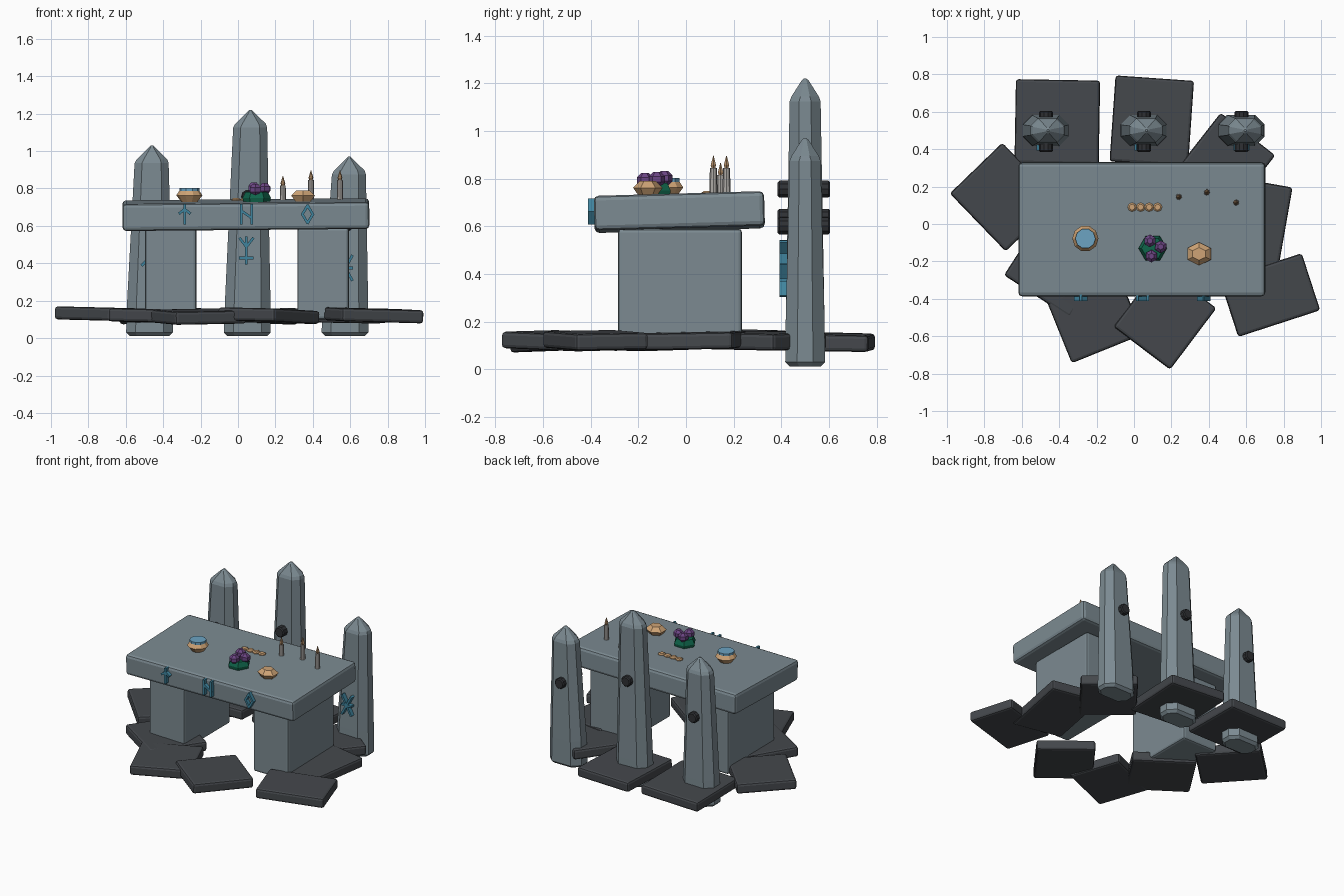
import bpy, bmesh, math
from mathutils import Matrix, Vector


def mat(name, r, g, b):
    m = bpy.data.materials.new(name)
    m.diffuse_color = (r, g, b, 1)
    return m


STONE = mat("grey_stone", 0.20, 0.255, 0.285)
SLATE = mat("dark_slate", 0.058, 0.064, 0.072)
IRON = mat("black_iron", 0.028, 0.03, 0.034)
TAN = mat("tan_clay", 0.62, 0.37, 0.18)
WATER = mat("pale_blue", 0.15, 0.37, 0.54)
RUNE = mat("teal_carving", 0.05, 0.23, 0.34)
PURPLE = mat("purple_crystal", 0.15, 0.06, 0.23)
GREEN = mat("deep_green", 0.005, 0.13, 0.07)
WAX = mat("grey_wax", 0.42, 0.40, 0.38)
FLAME = mat("brown_tip", 0.42, 0.25, 0.13)


def finish(bm, name, material):
    bmesh.ops.recalc_face_normals(bm, faces=bm.faces)
    me = bpy.data.meshes.new(name)
    bm.to_mesh(me)
    bm.free()
    me.materials.append(material)
    ob = bpy.data.objects.new(name, me)
    bpy.context.collection.objects.link(ob)
    return ob


def box(name, loc, size, material, rot=(0, 0, 0), bevel=0.015):
    bm = bmesh.new()
    bmesh.ops.create_cube(bm, size=1, matrix=Matrix.Diagonal((*size, 1)))
    ob = finish(bm, name, material)
    ob.location = loc
    ob.rotation_euler = [math.radians(a) for a in rot]
    if bevel:
        mod = ob.modifiers.new("bevel", 'BEVEL')
        mod.width = bevel
        mod.segments = 2
    return ob


def loft(bm, rings):
    """Skin between closed rings of equal point count and cap both ends."""
    vs = [[bm.verts.new(p) for p in ring] for ring in rings]
    n = len(vs[0])
    for a, b in zip(vs, vs[1:]):
        for i in range(n):
            bm.faces.new((a[i], a[(i + 1) % n], b[(i + 1) % n], b[i]))
    bm.faces.new(vs[0])
    bm.faces.new(vs[-1])


def lathe(name, loc, profile, sides, material, squash=1.0, turn=0.0):
    bm = bmesh.new()
    loft(bm, [[(r * math.cos(math.tau * i / sides + turn),
                r * squash * math.sin(math.tau * i / sides + turn), z)
               for i in range(sides)] for r, z in profile])
    ob = finish(bm, name, material)
    ob.location = loc
    return ob


def rune(name, x, z, y0, y1, strokes, w=0.014):
    """Carving made of straight strokes (x1, z1, x2, z2) around a centre."""
    bm = bmesh.new()
    for x1, z1, x2, z2 in strokes:
        length = math.hypot(x2 - x1, z2 - z1)
        m = (Matrix.Translation((x + (x1 + x2) / 2, (y0 + y1) / 2, z + (z1 + z2) / 2))
             @ Matrix.Rotation(-math.atan2(z2 - z1, x2 - x1), 4, 'Y')
             @ Matrix.Diagonal((length + w * 0.6, y1 - y0, w, 1)))
        bmesh.ops.create_cube(bm, size=1, matrix=m)
    return finish(bm, name, RUNE)


# Paving slabs: x, y, z, width, depth, turn, tilt x, tilt y
slabs = [
    (-0.695, 0.144, 0.128, 0.39, 0.43, 44, 1, 1),
    (-0.41, -0.22, 0.118, 0.42, 0.40, -33, -1, 1),
    (-0.21, -0.50, 0.115, 0.41, 0.36, 22, 2, -1),
    (0.165, -0.50, 0.12, 0.41, 0.38, 53, 1, 2),
    (0.727, -0.38, 0.122, 0.46, 0.32, 18, 1, 1.5),
    (0.625, -0.03, 0.12, 0.36, 0.52, -10, 1, 1),
    (0.48, 0.315, 0.12, 0.37, 0.42, -38, -1, 1),
    (0.095, 0.55, 0.115, 0.42, 0.46, -4, -1, 1),
    (-0.41, 0.545, 0.118, 0.45, 0.45, -1, -1.5, -1),
]
for i, (x, y, z, w, d, turn, tx, ty) in enumerate(slabs):
    box(f"paving_slab_{i + 1}", (x, y, z), (w, d, 0.07), SLATE, (tx, ty, turn))

# Table legs and top
for side, x in (("left", -0.36), ("right", 0.455)):
    box(f"{side}_leg", (x, -0.025, 0.345), (0.275, 0.52, 0.49), STONE)
box("table_top", (0.042, -0.028, 0.66), (1.32, 0.715, 0.145), STONE, (1.6, -0.5, 0), 0.02)


# Standing stones: chamfered, tapered, pointed and slightly leaning
def octagon(cx, cy, z, w, d, c):
    a, b = w / 2, d / 2
    return [(cx + px, cy + py, z) for px, py in (
        (a, -b + c), (a, b - c), (a - c, b), (-a + c, b),
        (-a, b - c), (-a, -b + c), (-a + c, -b), (a - c, -b))]


pillars = [("left", -0.473, -0.46, 1.03), ("middle", 0.05, 0.067, 1.22),
           ("right", 0.572, 0.595, 0.97)]
for name, xb, xt, h in pillars:
    bm = bmesh.new()
    s = h - 0.075
    loft(bm, [octagon(xb, 0.5, 0.012, 0.215, 0.13, 0.04),
              octagon(xb, 0.5, 0.03, 0.25, 0.167, 0.05),
              octagon(xb + 0.002, 0.5, 0.2, 0.243, 0.163, 0.05),
              octagon(xt - 0.002, 0.5, s - 0.02, 0.182, 0.13, 0.04),
              octagon(xt, 0.5, s, 0.165, 0.115, 0.038),
              octagon(xt, 0.5, h - 0.008, 0.03, 0.03, 0.009),
              octagon(xt, 0.5, h, 0.012, 0.012, 0.0035)])
    finish(bm, f"{name}_standing_stone", STONE)
    # Iron peg passing through the stone
    peg = lathe(f"{name}_peg", (xb + 0.003, 0.495, h * 0.62),
                [(0.03, -0.11), (0.037, -0.103), (0.037, 0.103), (0.03, 0.11)], 10, IRON)
    peg.rotation_euler.x = math.pi / 2

# Carvings on the standing stones
rune("middle_stone_carving", 0.045, 0.468, 0.392, 0.43, [
    (0, -0.07, 0, 0.07), (0, 0.02, -0.035, 0.065), (0, 0.02, 0.035, 0.065),
    (-0.035, -0.04, 0.035, -0.04)])
rune("right_stone_carving", 0.575, 0.375, 0.392, 0.43, [
    (-0.035, -0.065, 0.035, 0.065), (-0.035, 0.065, 0.035, -0.065),
    (-0.035, 0, 0.035, 0)])
rune("left_stone_carving", -0.478, 0.395, 0.392, 0.43, [
    (0, -0.065, 0, 0.065), (0, 0.03, -0.035, -0.005), (0, 0.03, 0.035, -0.005)])

# Carvings on the front edge of the table
rune("table_carving_left", -0.285, 0.662, -0.412, -0.37, [
    (0, -0.05, 0, 0.05), (-0.028, 0.005, 0, 0.027), (0.028, 0.005, 0, 0.027)])
rune("table_carving_middle", 0.045, 0.662, -0.412, -0.37, [
    (-0.028, -0.05, -0.028, 0.05), (0.028, -0.05, 0.028, 0.05),
    (-0.028, 0.02, 0.028, -0.02)])
rune("table_carving_right", 0.372, 0.662, -0.412, -0.37, [
    (-0.028, 0, 0, 0.047), (0, 0.047, 0.028, 0),
    (0.028, 0, 0, -0.047), (0, -0.047, -0.028, 0)])

# Bowl of water
lathe("bowl", (-0.26, -0.078, 0), [(0.04, 0.725), (0.07, 0.763), (0.054, 0.787)], 10, TAN)
lathe("bowl_water", (-0.26, -0.078, 0), [(0.054, 0.784), (0.054, 0.803)], 10, WATER)

# Faceted clay stone
lathe("clay_stone", (0.348, -0.16, 0),
      [(0.045, 0.728), (0.073, 0.762), (0.04, 0.79)], 6, TAN, 0.85, math.pi / 6)

# Crystal cluster on a green base
lathe("cluster_base", (0.1, -0.13, 0), [(0.07, 0.722), (0.076, 0.75), (0.06, 0.782)], 6, GREEN)
for i, (x, y) in enumerate([(0.085, -0.09), (0.143, -0.122), (0.093, -0.172)]):
    lathe(f"crystal_{i + 1}", (x, y, 0.802 - 0.004 * i),
          [(0.016, -0.03), (0.034, -0.012), (0.034, 0.012), (0.016, 0.03)], 6, PURPLE, 1, 0.5)

# Row of flat tokens
for i in range(4):
    lathe(f"token_{i + 1}", (-0.01 + 0.0455 * i, 0.09, 0),
          [(0.024, 0.725), (0.024, 0.742), (0.016, 0.748)], 8, TAN)

# Candles with pointed tips
for i, (x, y, top) in enumerate([(0.24, 0.145, 0.815), (0.39, 0.17, 0.845), (0.545, 0.115, 0.845)]):
    lathe(f"candle_{i + 1}", (x, y, 0), [(0.017, 0.725), (0.015, top)], 8, WAX)
    lathe(f"candle_tip_{i + 1}", (x, y, top),
          [(0.008, -0.002), (0.013, 0.012), (0.001, 0.052)], 6, FLAME)
